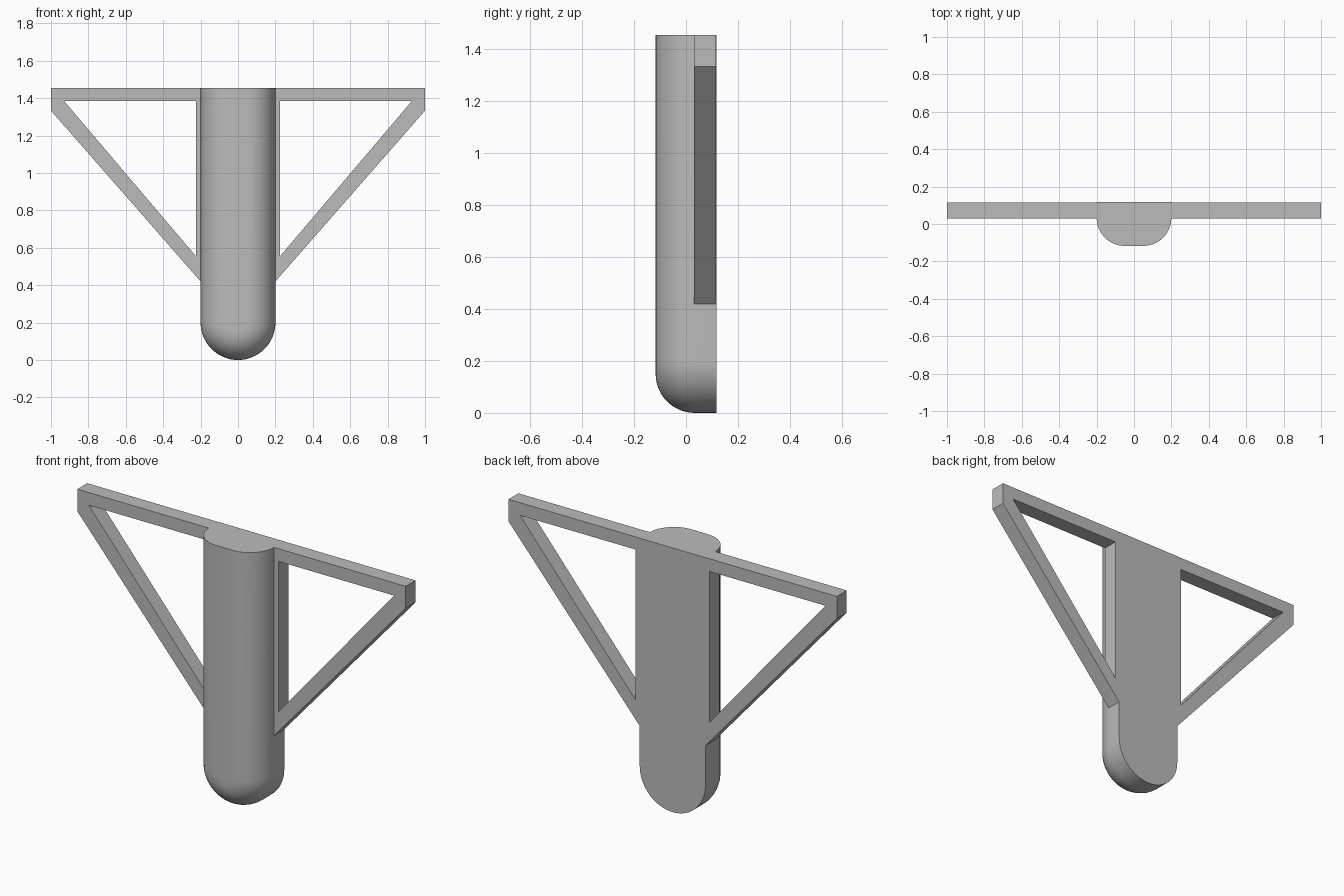
import bpy, bmesh, math

if "Cube" in bpy.data.objects:
    bpy.data.objects.remove(bpy.data.objects["Cube"], do_unlink=True)

TOP, HALF_W, BACK = 1.455, 0.2, 0.117
FILLET = 0.15

grey = bpy.data.materials.new("plain_grey")
grey.use_nodes = True
colour = (0.5, 0.5, 0.5, 1)
grey.diffuse_color = colour
grey.node_tree.nodes["Principled BSDF"].inputs["Base Color"].default_value = colour


def finish(bm, name, smooth=False):
    bmesh.ops.recalc_face_normals(bm, faces=bm.faces[:])
    mesh = bpy.data.meshes.new(name)
    bm.to_mesh(mesh)
    bm.free()
    mesh.materials.append(grey)
    obj = bpy.data.objects.new(name, mesh)
    bpy.context.collection.objects.link(obj)
    if smooth:
        bpy.ops.object.select_all(action="DESELECT")
        obj.select_set(True)
        bpy.context.view_layer.objects.active = obj
        bpy.ops.object.shade_smooth_by_angle(angle=math.radians(30))
    return obj


# Central post: round-bottomed outline, flat back, rounded front edge
def outline(bm, r, y, steps=32):
    arc = [math.pi * (1 + i / steps) for i in range(steps + 1)]
    pts = [(-r, TOP)]
    pts += [(r * math.cos(a), HALF_W + r * math.sin(a)) for a in arc]
    pts += [(r, TOP)]
    return [bm.verts.new((x, y, z)) for x, z in pts]


bm = bmesh.new()
loops = [outline(bm, HALF_W, BACK)]
for i in range(13):
    t = math.radians(90 * i / 12)
    loops.append(outline(bm, HALF_W - FILLET * (1 - math.cos(t)),
                         -BACK + FILLET * (1 - math.sin(t))))
for a, b in zip(loops, loops[1:]):
    for i in range(len(a) - 1):
        bm.faces.new((a[i], a[i + 1], b[i + 1], b[i]))
bm.faces.new(loops[0])
bm.faces.new(loops[-1])
bm.faces.new([l[0] for l in loops] + [l[-1] for l in reversed(loops)])
finish(bm, "central_post", smooth=True)


# Triangular side brackets: flat frame with a triangular opening
def bracket(name, side):
    bm = bmesh.new()
    outer = [(0.195, TOP), (1, TOP), (1, 1.333), (0.195, 0.414)]
    inner = [(0.225, 1.385), (0.93, 1.385), (0.225, 0.555)]
    o = [bm.verts.new((side * x, 0.03, z)) for x, z in outer]
    n = [bm.verts.new((side * x, 0.03, z)) for x, z in inner]
    frame = [(o[0], o[1], n[1], n[0]), (o[1], o[2], n[1]),
             (o[2], o[3], n[2], n[1]), (o[3], o[0], n[0], n[2])]
    faces = [bm.faces.new(f) for f in frame]
    bmesh.ops.recalc_face_normals(bm, faces=faces)
    ext = bmesh.ops.extrude_face_region(bm, geom=faces, use_keep_orig=True)
    moved = [v for v in ext["geom"] if isinstance(v, bmesh.types.BMVert)]
    bmesh.ops.translate(bm, verts=moved, vec=(0, BACK - 0.031, 0))
    finish(bm, name)


bracket("left_bracket", 1)
bracket("right_bracket", -1)
